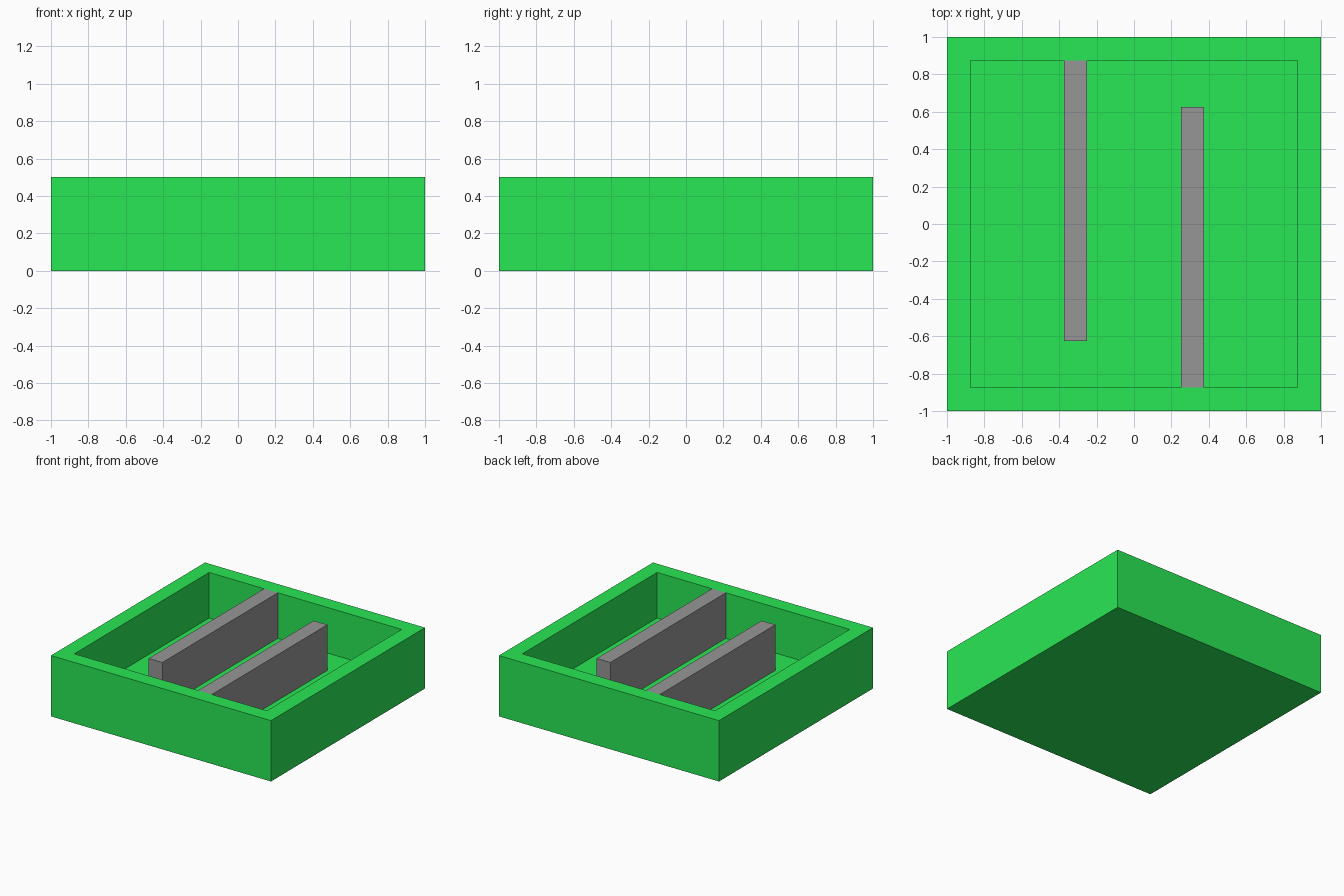
import bpy
import bmesh
from mathutils import Matrix

if "Cube" in bpy.data.objects:
    bpy.data.objects.remove(bpy.data.objects["Cube"])


def material(name, colour):
    mat = bpy.data.materials.new(name)
    mat.diffuse_color = (*colour, 1.0)
    mat.use_nodes = True
    mat.node_tree.nodes["Principled BSDF"].inputs["Base Color"].default_value = mat.diffuse_color
    return mat


def add_object(name, bm, mat):
    mesh = bpy.data.meshes.new(name)
    bm.to_mesh(mesh)
    bm.free()
    mesh.materials.append(mat)
    obj = bpy.data.objects.new(name, mesh)
    bpy.context.collection.objects.link(obj)
    return obj


def box(lo, hi):
    bm = bmesh.new()
    size = [b - a for a, b in zip(lo, hi)]
    centre = [(a + b) / 2 for a, b in zip(lo, hi)]
    bmesh.ops.create_cube(bm, size=1.0, matrix=Matrix.Translation(centre) @ Matrix.Diagonal((*size, 1.0)))
    return bm


green = material("green", (0.022, 0.80, 0.09))
grey = material("grey", (0.305, 0.305, 0.305))

HEIGHT = 0.5
WALL = 0.125   # rim, floor and divider thickness
INNER = 1.0 - WALL

# Open tray: inset the top of a block and push the inset face down to the floor
bm = box((-1, -1, 0), (1, 1, HEIGHT))
bm.normal_update()
top = next(f for f in bm.faces if f.normal.z > 0.9)
bmesh.ops.inset_region(bm, faces=[top], thickness=WALL, use_even_offset=True)
bm.normal_update()
well = bmesh.ops.extrude_discrete_faces(bm, faces=[top])["faces"][0]
bmesh.ops.translate(bm, verts=well.verts, vec=(0, 0, WALL - HEIGHT))
bmesh.ops.recalc_face_normals(bm, faces=bm.faces)
add_object("tray", bm, green)

# Two staggered dividers, one from the back wall and one from the front wall
for name, x, y0, y1 in (("back_divider", -0.375, -0.625, INNER),
                        ("front_divider", 0.25, -INNER, 0.625)):
    add_object(name, box((x, y0, WALL), (x + WALL, y1, HEIGHT)), grey)
